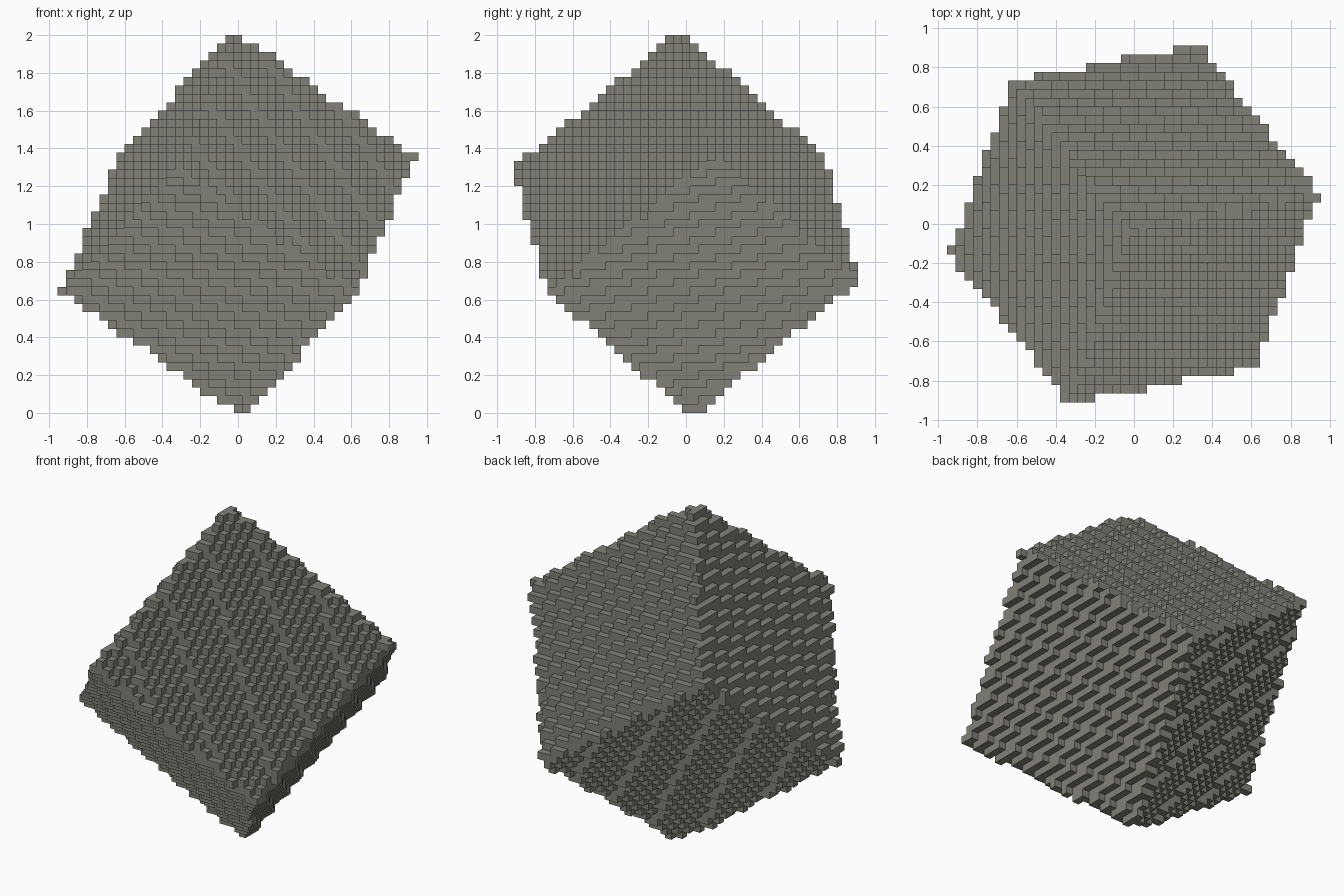
import bpy
import bmesh
from itertools import product
from mathutils import Vector

default = bpy.data.objects.get("Cube")
if default:
    bpy.data.objects.remove(default, do_unlink=True)

CELL = 2 / 45          # edge of one small block
HALF_COUNT = 22        # blocks from the middle to the tip
LIMIT = 178.7          # half side of the tilted cube, squared

# Face directions of the tilted cube, as half-side vectors in block units
AXES = [Vector((-10.9, -2.25, 7.33)),
        Vector((6.88, -8.6, 7.48)),
        Vector((3.6, 9.85, 8.13))]


def inside(cell):
    p = Vector(cell)
    return all(abs(p.dot(axis)) <= LIMIT for axis in AXES)


# Blocks whose middle lies in the tilted cube
span = range(-HALF_COUNT, HALF_COUNT + 1)
cells = {c for c in product(span, repeat=3) if inside(c)}

# Skin: one square wherever a block meets the open air
bm = bmesh.new()
corners = {}


def corner(point):
    key = tuple(round(2 * v) for v in point)
    if key not in corners:
        corners[key] = bm.verts.new(Vector(point) * CELL + Vector((0, 0, 1)))
    return corners[key]


for cell in sorted(cells):
    for axis, sign in product(range(3), (-1, 1)):
        step = Vector((0, 0, 0))
        step[axis] = sign
        neighbour = tuple(int(a + b) for a, b in zip(cell, step))
        if neighbour in cells:
            continue
        side = Vector((0, 0, 0))
        side[(axis + 1) % 3] = 0.5
        up = step.cross(side)
        middle = Vector(cell) + step * 0.5
        bm.faces.new([corner(middle + offset) for offset in
                      (-side - up, side - up, side + up, -side + up)])

mesh = bpy.data.meshes.new("stepped_cube")
bm.to_mesh(mesh)
bm.free()

# Single stone grey colour
stone = bpy.data.materials.new("stone_grey")
stone.use_nodes = True
colour = (0.22, 0.22, 0.19, 1)
stone.diffuse_color = colour
stone.node_tree.nodes["Principled BSDF"].inputs["Base Color"].default_value = colour
mesh.materials.append(stone)

block = bpy.data.objects.new("stepped_cube", mesh)
bpy.context.collection.objects.link(block)
